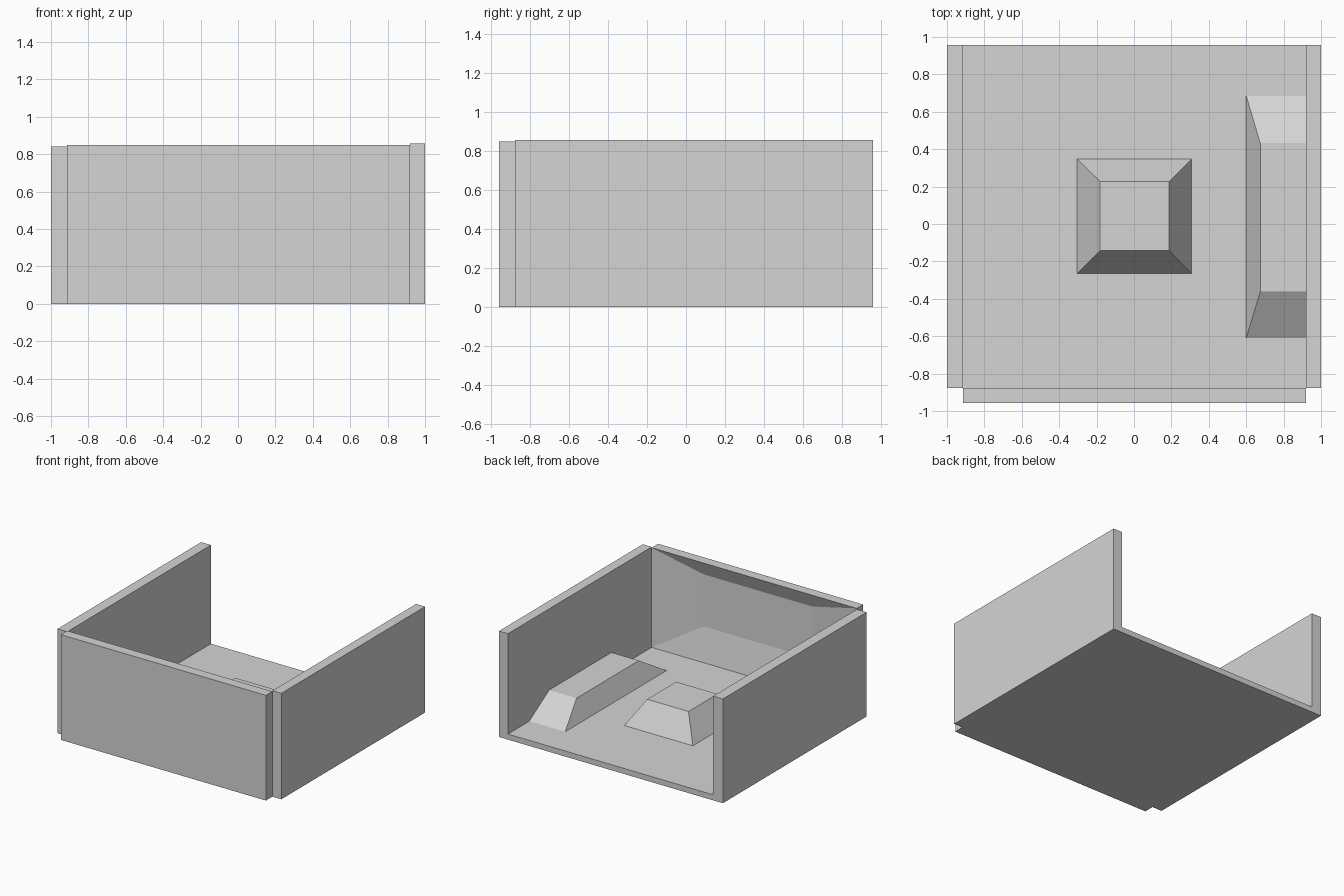
import bpy
import bmesh

cube = bpy.data.objects.get("Cube")
if cube:
    bpy.data.objects.remove(cube, do_unlink=True)

grey = bpy.data.materials.new("plain_grey")
grey.use_nodes = True
colour = (0.66, 0.66, 0.66, 1)
grey.diffuse_color = colour
grey.node_tree.nodes["Principled BSDF"].inputs["Base Color"].default_value = colour


def loft(name, rings, axis="z"):
    """Join rectangles (level, u0, u1, v0, v1) along an axis and cap both ends."""
    bm = bmesh.new()
    loops = []
    for w, u0, u1, v0, v1 in rings:
        corners = [(u0, v0), (u1, v0), (u1, v1), (u0, v1)]
        loops.append([bm.verts.new((u, v, w) if axis == "z" else (u, w, v))
                      for u, v in corners])
    for a, b in zip(loops, loops[1:]):
        for i in range(4):
            j = (i + 1) % 4
            bm.faces.new((a[i], a[j], b[j], b[i]))
    bm.faces.new(loops[0])
    bm.faces.new(loops[-1])
    bmesh.ops.recalc_face_normals(bm, faces=bm.faces)
    mesh = bpy.data.meshes.new(name)
    bm.to_mesh(mesh)
    bm.free()
    mesh.materials.append(grey)
    obj = bpy.data.objects.new(name, mesh)
    bpy.context.collection.objects.link(obj)
    return obj


FLOOR = 0.045
LEFT, RIGHT = 0.92, -0.913      # inner faces of the side walls
FRONT, INNER, BACK = -0.958, -0.876, 0.958

# Floor slab, running under the front wall
loft("floor", [(z, RIGHT, LEFT, FRONT, BACK) for z in (0, FLOOR)])

# Side walls
loft("left_wall", [(z, LEFT, 1, INNER, BACK) for z in (0, 0.856)])
loft("right_wall", [(z, -1, RIGHT, INNER, BACK) for z in (0, 0.842)])

# Front wall with a tapered recess on its inner side
loft("front_wall", [(FRONT, RIGHT, LEFT, FLOOR, 0.85),
                    (INNER, RIGHT, LEFT, FLOOR, 0.85),
                    (INNER - 0.05, -0.48, 0.49, 0.31, 0.73)], axis="y")

# Tapered blocks standing on the floor
loft("centre_block", [(FLOOR, -0.305, 0.308, -0.265, 0.348),
                      (0.243, -0.182, 0.188, -0.142, 0.228)])
loft("side_block", [(FLOOR, 0.6, LEFT, -0.61, 0.685),
                    (0.2, 0.675, LEFT, -0.362, 0.432)])
